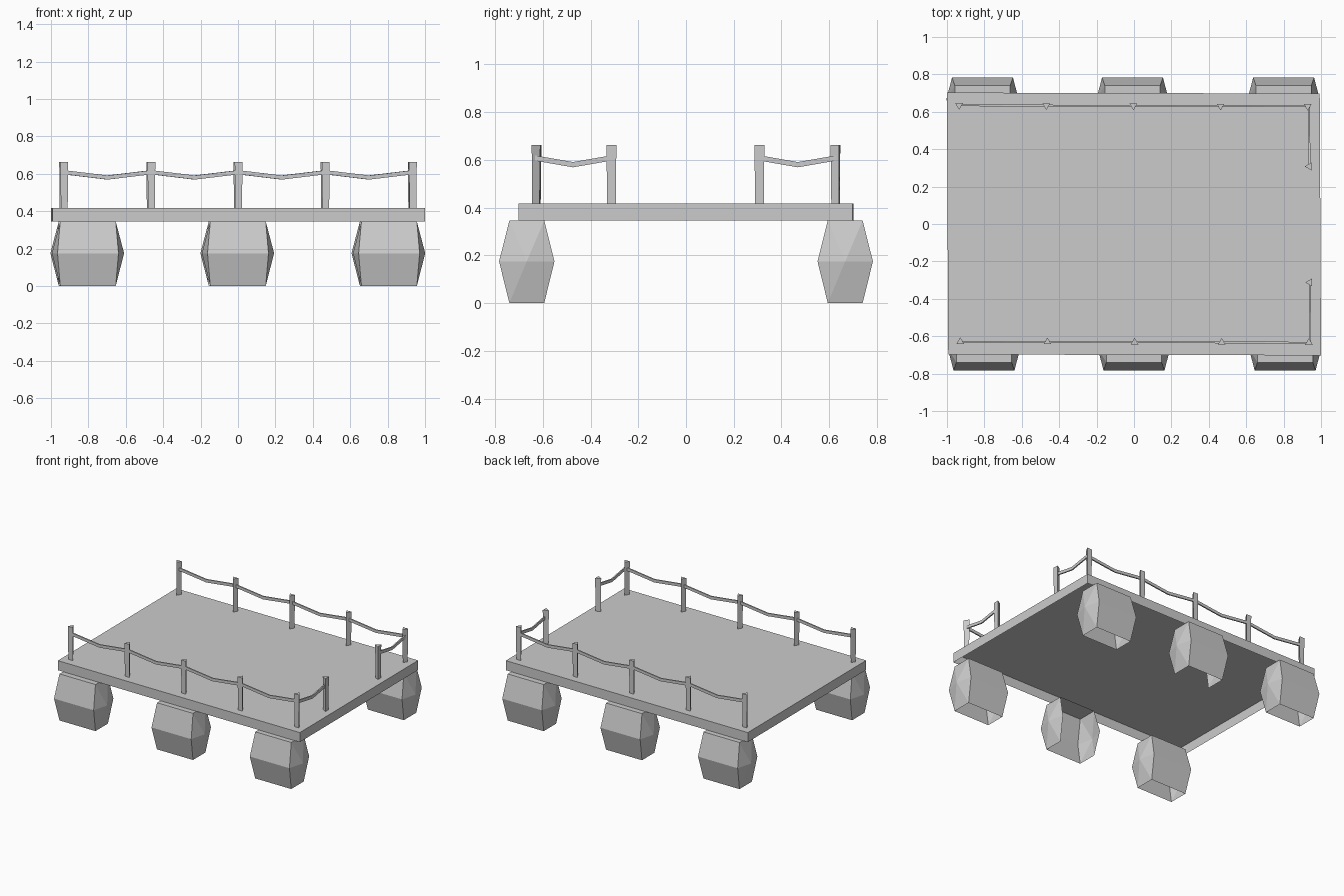
import bpy
import bmesh
from math import pi, cos, sin
from mathutils import Vector

cube = bpy.data.objects.get("Cube")
if cube:
    bpy.data.objects.remove(cube)

grey = bpy.data.materials.new("plain grey")
grey.use_nodes = True
colour = (0.6, 0.6, 0.6, 1)
grey.diffuse_color = colour
grey.node_tree.nodes["Principled BSDF"].inputs["Base Color"].default_value = colour

DECK_BOTTOM, DECK_TOP = 0.346, 0.417
FLOAT_TOP = 0.346
POST_TOP, ROPE_Z, ROPE_SAG = 0.663, 0.608, 0.58


def spot(x, y, z):
    """Point on the plan, which is slightly out of square."""
    return Vector((x - 0.005 * y, y - 0.0025 * x, z))


def finish(name, bm):
    bmesh.ops.recalc_face_normals(bm, faces=bm.faces)
    mesh = bpy.data.meshes.new(name)
    bm.to_mesh(mesh)
    bm.free()
    mesh.materials.append(grey)
    obj = bpy.data.objects.new(name, mesh)
    bpy.context.collection.objects.link(obj)


def loft(name, rings, closed_start=True):
    """Surface through a list of equal rings of points, capped at the end."""
    bm = bmesh.new()
    rings = [[bm.verts.new(p) for p in ring] for ring in rings]
    count = len(rings[0])
    for first, second in zip(rings, rings[1:]):
        for i in range(count):
            j = (i + 1) % count
            bm.faces.new((first[i], first[j], second[j], second[i]))
    if closed_start:
        bm.faces.new(rings[0])
    bm.faces.new(rings[-1])
    finish(name, bm)


def floater(name, x, side, inner_wall):
    """Bulging block, open below, with a peak on each end."""
    bm = bmesh.new()
    x -= side * 0.004
    rings = []
    for z, half_x, half_y in ((0, 0.148, 0.073), (0.175, 0.163, 0.116),
                              (FLOAT_TOP, 0.148, 0.073)):
        rings.append([bm.verts.new((x + sx * half_x, side * (0.667 + sy * half_y), z))
                      for sx, sy in ((-1, 1), (1, 1), (1, -1), (-1, -1))])
    low, mid, top = rings
    # outer and inner walls
    for a, b in ((0, 1), (2, 3)):
        if a == 0 or inner_wall:
            bm.faces.new((low[a], low[b], mid[b], mid[a]))
            bm.faces.new((mid[a], mid[b], top[b], top[a]))
    # faceted ends
    for a, b, sx in ((1, 2, 1), (3, 0, -1)):
        peak = bm.verts.new((x + sx * 0.193, side * 0.667, 0.175))
        loop = (low[a], mid[a], top[a], top[b], mid[b], low[b])
        for i, vert in enumerate(loop):
            bm.faces.new((vert, loop[(i + 1) % len(loop)], peak))
    bm.faces.new(top)
    finish(name, bm)


def post(name, x, y, direction):
    """Three-sided post, wider at the top, whose ridge points along direction."""
    angles = [direction + i * 2 * pi / 3 for i in range(3)]
    loft(name, [[spot(x + r * cos(a), y + r * sin(a), z) for a in angles]
                for z, r in ((DECK_TOP, 0.021), (POST_TOP, 0.024))])


def rope(name, start, end):
    """Slack, thin rope with one bend in the middle."""
    a, b = spot(*start, ROPE_Z), spot(*end, ROPE_Z)
    middle = (a + b) / 2
    middle.z = ROPE_SAG
    across = (b - a).cross(Vector((0, 0, 1))).normalized() * 0.0045
    up = Vector((0, 0, 0.011))
    loft(name, [[p + across * s + up * t
                 for s, t in ((-1, -1), (1, -1), (1, 1), (-1, 1))] for p in (a, middle, b)])


# deck: a shallow tray turned over, open below
loft("deck", [[spot(sx * 0.9965, sy * 0.7, z)
               for sx, sy in ((-1, -1), (1, -1), (1, 1), (-1, 1))]
              for z in (DECK_BOTTOM, DECK_TOP)], closed_start=False)

post_xs = [-0.932 + 0.466 * i for i in range(5)]
for label, side in (("front", -1), ("back", 1)):
    # floats under the deck edge
    for where, x in (("right", -0.806), ("middle", -0.004), ("left", 0.804)):
        floater(f"{label}_{where}_float", x, side, where != "middle")
    # long railing
    y = side * 0.632
    for i, x in enumerate(post_xs):
        post(f"{label}_post_{i + 1}", x, y, -side * pi / 2)
    for i, (x0, x1) in enumerate(zip(post_xs, post_xs[1:])):
        rope(f"{label}_rope_{i + 1}", (x0, y), (x1, y))
    # short return railing at the end
    post(f"{label}_end_post", 0.938, side * 0.31, pi)
    rope(f"{label}_end_rope", (0.94, y), (0.94, side * 0.31))
